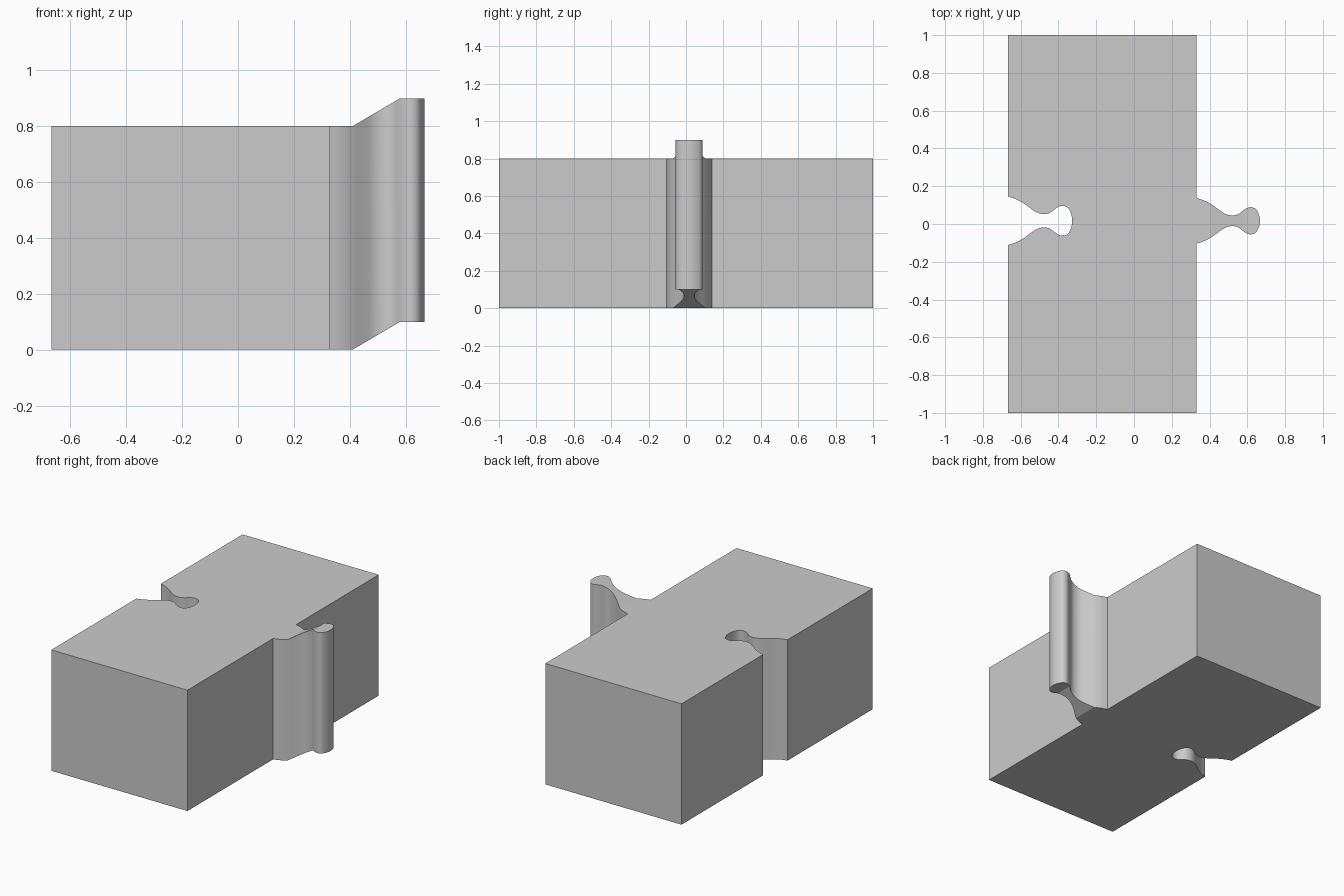
import bpy, bmesh, math
from mathutils import Vector

if "Cube" in bpy.data.objects:
    bpy.data.objects.remove(bpy.data.objects["Cube"], do_unlink=True)

LEFT, RIGHT, DEPTH, HEIGHT = -0.667, 0.33, 1.0, 0.8
MID = 0.017            # y of the joint centreline
CLEARANCE = 0.007      # slot is slightly wider than the tongue
RAMP_START, RAMP_END, RISE = 0.08, 0.25, 0.1

# Half-width of the tongue against distance from its root
HALF = [(0, .121), (.04, .108), (RAMP_START, .087), (.12, .058), (.155, .036),
        (.19, .028), (.222, .035), (RAMP_END, .056), (.27, .068), (.292, .072),
        (.315, .062), (.331, .033), (.337, 0)]


def smooth_curve(points, steps=4):
    """Catmull-Rom curve through the points, mirrored at the tip."""
    p = [Vector(q) for q in points]
    p = [2 * p[0] - p[1]] + p + [Vector((p[-2].x, -p[-2].y))]
    out = []
    for a, b, c, d in zip(p, p[1:], p[2:], p[3:]):
        for i in range(steps):
            t = i / steps
            out.append(0.5 * (2 * b + (c - a) * t + (2 * a - 5 * b + 4 * c - d) * t * t
                              + (3 * b - a - 3 * c + d) * t ** 3))
    return out + [p[-2]]


def lift(d):
    return RISE * min(max((d - RAMP_START) / (RAMP_END - RAMP_START), 0), 1)


curve = smooth_curve(HALF)
bm = bmesh.new()


def face(*points):
    bm.faces.new([bm.verts.new(p) for p in points])


# Block outline, counter-clockwise, with the slot cut into the left edge
upper = [(LEFT + d + 0.002 * (d > 0.3), MID + w + CLEARANCE * (w > 0)) for d, w in curve]
lower = [(x, 2 * MID - y) for x, y in reversed(upper[:-1])]
root = HALF[0][1]
outline = [(LEFT, -DEPTH), (RIGHT, -DEPTH), (RIGHT, MID - root), (RIGHT, MID + root),
           (RIGHT, DEPTH), (LEFT, DEPTH)] + upper + lower
face(*[(x, y, HEIGHT) for x, y in outline])
face(*[(x, y, 0) for x, y in reversed(outline)])
for i, (a, b) in enumerate(zip(outline, outline[1:] + outline[:1])):
    if i != 2:         # the tongue grows out of this stretch
        face((*a, 0), (*b, 0), (*b, HEIGHT), (*a, HEIGHT))

# Tongue, stepped upwards along its length
for (d0, w0), (d1, w1) in zip(curve, curve[1:]):
    def corner(d, w, z):
        return (RIGHT + d, MID + w, z + lift(d))
    for z, flip in ((0, -1), (HEIGHT, 1)):
        ring = [corner(d0, -w0, z), corner(d1, -w1, z), corner(d1, w1, z), corner(d0, w0, z)]
        if w1 < 1e-6:
            ring.pop(2)
        face(*ring[::flip])
    for s in (-1, 1):
        wall = [corner(d0, s * w0, 0), corner(d1, s * w1, 0),
                corner(d1, s * w1, HEIGHT), corner(d0, s * w0, HEIGHT)]
        face(*wall[::-s])

bmesh.ops.remove_doubles(bm, verts=bm.verts, dist=1e-5)
bmesh.ops.recalc_face_normals(bm, faces=bm.faces)
mesh = bpy.data.meshes.new("interlocking_block")
bm.to_mesh(mesh)
bm.free()
block = bpy.data.objects.new("interlocking_block", mesh)
bpy.context.collection.objects.link(block)

# Plain grey
grey = bpy.data.materials.new("plain_grey")
grey.use_nodes = True
colour = (0.6, 0.6, 0.6, 1)
grey.diffuse_color = colour
grey.node_tree.nodes["Principled BSDF"].inputs["Base Color"].default_value = colour
mesh.materials.append(grey)

bpy.ops.object.select_all(action='DESELECT')
block.select_set(True)
bpy.context.view_layer.objects.active = block
bpy.ops.object.shade_smooth_by_angle(angle=math.radians(25))
